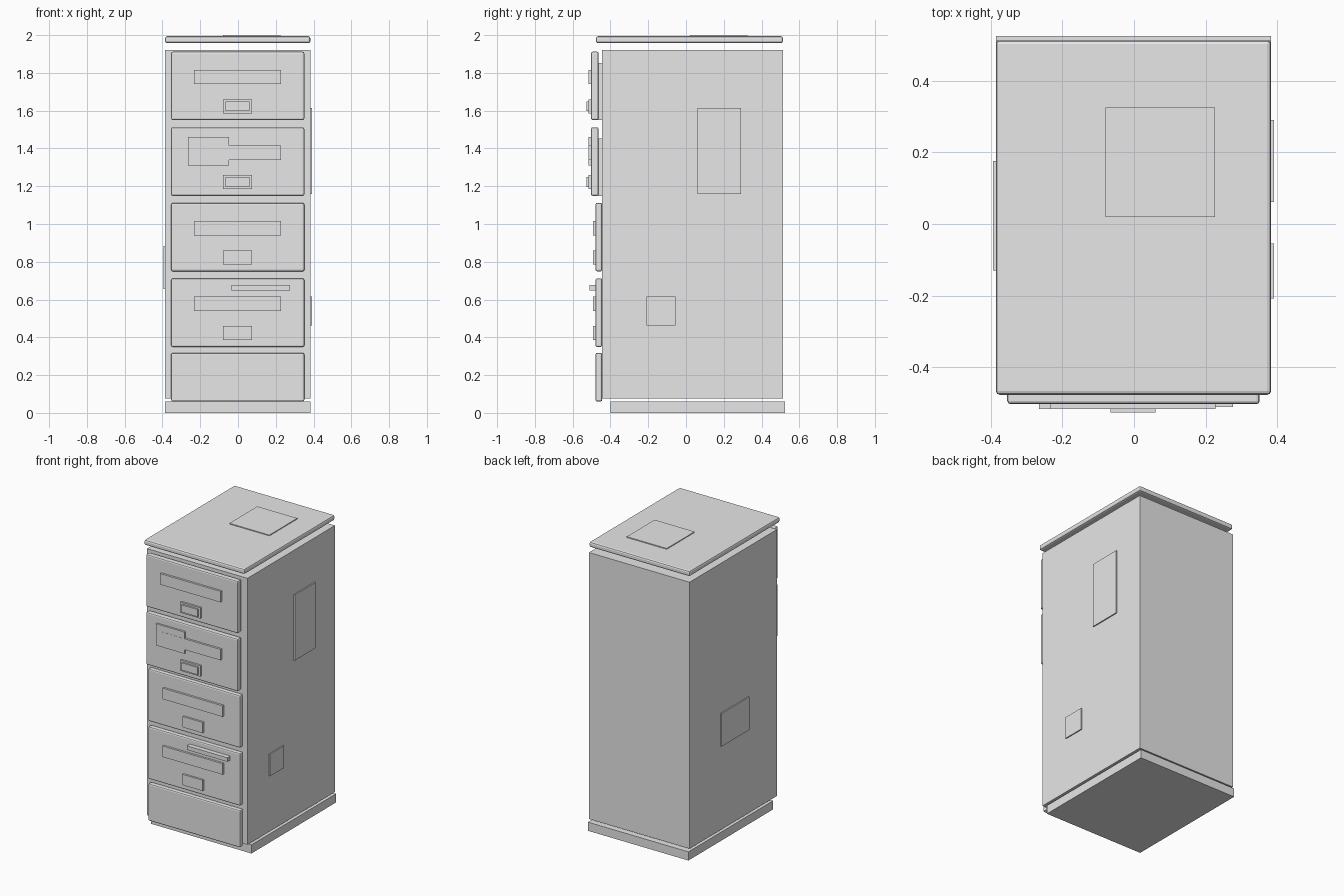
import bpy

if "Cube" in bpy.data.objects:
    bpy.data.objects.remove(bpy.data.objects["Cube"])

grey = bpy.data.materials.new("plain grey")
grey.diffuse_color = (0.8, 0.8, 0.8, 1)
grey.use_nodes = True
grey.node_tree.nodes["Principled BSDF"].inputs["Base Color"].default_value = grey.diffuse_color


def box(name, x, y, z, bevel=0.0):
    """Axis-aligned box from (min, max) ranges, with an optional chamfer."""
    bpy.ops.mesh.primitive_cube_add(size=1)
    ob = bpy.context.object
    ob.name = name
    for v in ob.data.vertices:
        v.co = [lo + (c + 0.5) * (hi - lo) for c, (lo, hi) in zip(v.co, (x, y, z))]
    ob.data.materials.append(grey)
    if bevel:
        m = ob.modifiers.new("edge", 'BEVEL')
        m.width = bevel
        m.segments = 2
    return ob


WIDE = (-0.386, 0.383)
FRONT = -0.444

# Cabinet: floor plinth, body, and lid, separated by thin gaps
box("plinth", WIDE, (-0.40, 0.525), (0, 0.06))
box("body", WIDE, (FRONT, 0.513), (0.077, 1.92))
box("lid", WIDE, (-0.477, 0.513), (1.957, 1.994), 0.011)
box("lid_patch", (-0.08, 0.226), (0.02, 0.325), (1.985, 2.0))

# Drawers: (bottom, top, front y, slightly open)
drawers = [(1.55, 1.912, -0.503, True), (1.149, 1.512, -0.503, True),
           (0.749, 1.112, -0.479, False), (0.349, 0.712, -0.479, False)]
for i, (lo, hi, y, is_open) in enumerate(drawers, 1):
    box(f"drawer_front_{i}", (-0.354, 0.351), (y, y + 0.04 if is_open else FRONT), (lo, hi), 0.009)
    if is_open:
        box(f"drawer_box_{i}", (-0.335, 0.332), (y + 0.035, FRONT + 0.01), (lo, hi - 0.06))
    # Name plate and pull
    box(f"label_plate_{i}", (-0.233, 0.228), (y - 0.014, y + 0.005), (lo + 0.19, lo + 0.266))
    box(f"pull_{i}", (-0.08, 0.074), (y - 0.013, y + 0.005), (lo + 0.036, lo + 0.11))
    if is_open:
        box(f"pull_grip_{i}", (-0.066, 0.06), (y - 0.023, y - 0.01), (lo + 0.048, lo + 0.099))

# Bottom kick panel
box("kick_panel", (-0.354, 0.351), (-0.479, FRONT), (0.06, 0.318), 0.009)

# Patches on the drawers
box("drawer_patch", (-0.265, -0.048), (-0.516, -0.5), (1.31, 1.46))
box("drawer_strip", (-0.034, 0.276), (-0.511, -0.475), (0.648, 0.676))

# Patches on the sides
box("right_patch_upper", (0.375, 0.391), (0.062, 0.29), (1.16, 1.614))
box("right_patch_lower", (0.375, 0.391), (-0.208, -0.055), (0.463, 0.616))
box("left_patch", (-0.394, -0.378), (-0.13, 0.176), (0.656, 0.884))
